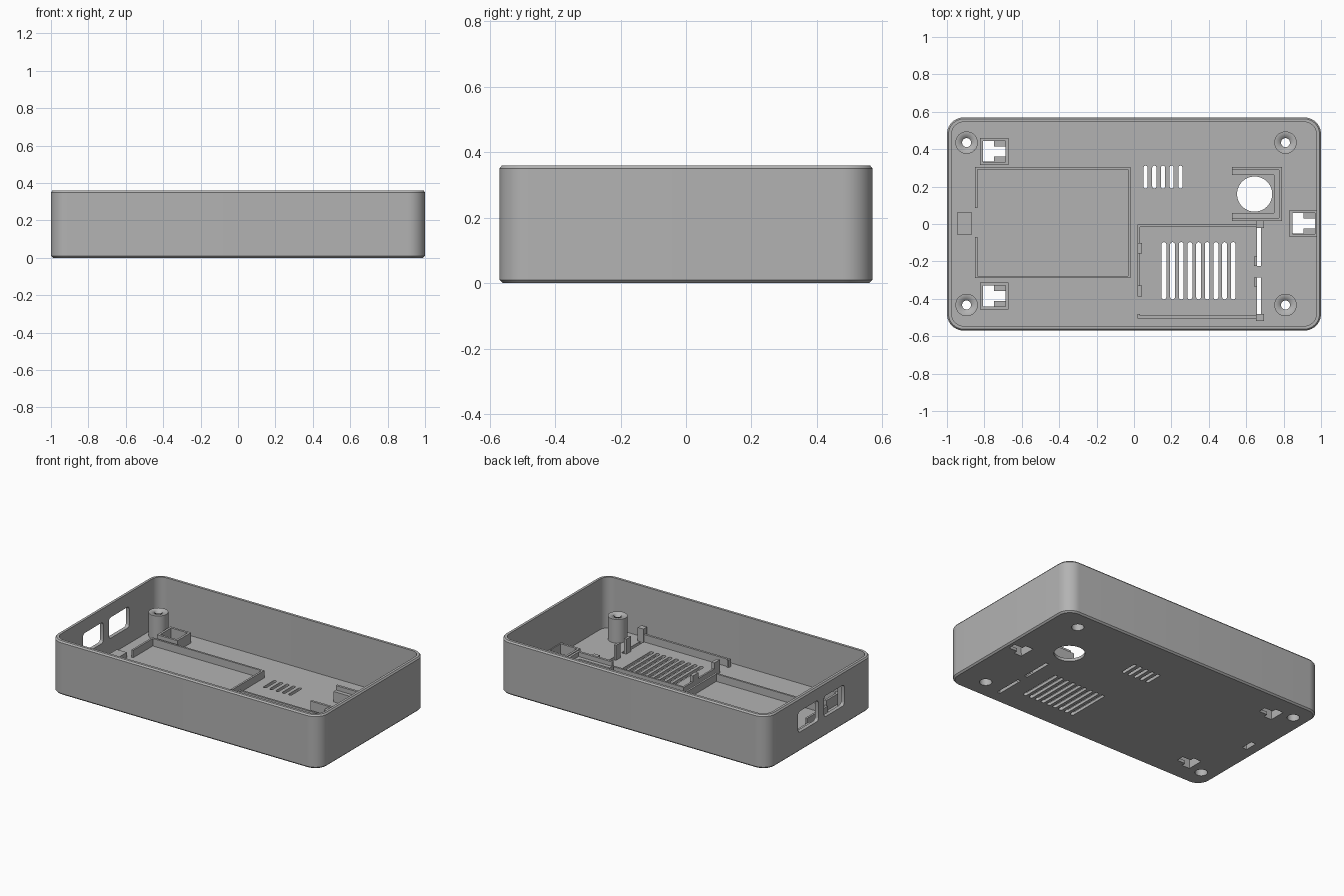
import bpy, bmesh, math

if "Cube" in bpy.data.objects:
    bpy.data.objects.remove(bpy.data.objects["Cube"])

mat = bpy.data.materials.new("grey plastic")
mat.diffuse_color = (0.45, 0.45, 0.45, 1)
mat.use_nodes = True
mat.node_tree.nodes["Principled BSDF"].inputs["Base Color"].default_value = mat.diffuse_color
FLOOR, SINK = 0.02, 0.012      # floor top, and how deep parts sink into it


def rect(x0, x1, y0, y1, r=0.0, n=6):
    """Counter-clockwise rectangle outline, with rounded corners if r > 0."""
    if r == 0:
        return [(x0, y0), (x1, y0), (x1, y1), (x0, y1)]
    pts = []
    for k, (cx, cy) in enumerate([(x1 - r, y1 - r), (x0 + r, y1 - r), (x0 + r, y0 + r), (x1 - r, y0 + r)]):
        for i in range(n + 1):
            a = math.pi / 2 * (k + i / n)
            pts.append((cx + r * math.cos(a), cy + r * math.sin(a)))
    return pts


def circle(x, y, r, n=32):
    return [(x + r * math.cos(2 * math.pi * i / n), y + r * math.sin(2 * math.pi * i / n)) for i in range(n)]


def loft(name, rings, axis="z", smooth=False):
    """Skin a list of (outline, height) rings and cap both ends."""
    bm = bmesh.new()
    loops = []
    for pts, h in rings:
        loops.append([bm.verts.new((h, a, b) if axis == "x" else (a, b, h)) for a, b in pts])
    n = len(loops[0])
    for lo, hi in zip(loops, loops[1:]):
        for i in range(n):
            j = (i + 1) % n
            bm.faces.new((lo[i], lo[j], hi[j], hi[i]))
    bm.faces.new(loops[0][::-1])
    bm.faces.new(loops[-1])
    bmesh.ops.recalc_face_normals(bm, faces=bm.faces)
    me = bpy.data.meshes.new(name)
    bm.to_mesh(me)
    bm.free()
    me.materials.append(mat)
    ob = bpy.data.objects.new(name, me)
    bpy.context.collection.objects.link(ob)
    if smooth:
        shade(ob)
    return ob


def shade(ob):
    bpy.ops.object.select_all(action="DESELECT")
    ob.select_set(True)
    bpy.context.view_layer.objects.active = ob
    bpy.ops.object.shade_smooth_by_angle(angle=math.radians(30))


def box(name, x0, x1, y0, y1, top):
    return loft(name, [(rect(x0, x1, y0, y1), SINK), (rect(x0, x1, y0, y1), top)])


def prism(name, pts, z0, z1, axis="z"):
    return loft(name, [(pts, z0), (pts, z1)], axis)


def shell(d, r):
    return rect(-1 + d, 1 - d, -0.57 + d, 0.57 - d, r, 10)


# Tray: outer wall, chamfered bottom and rim, inner wall and floor
tray = loft("case_tray", [(shell(0.01, 0.08), 0), (shell(0, 0.09), 0.01), (shell(0, 0.09), 0.35),
                          (shell(0.008, 0.082), 0.36), (shell(0.025, 0.065), 0.36),
                          (shell(0.025, 0.065), FLOOR)])

cutters = []


def cut(pts, z0=-0.05, z1=0.1, axis="z"):
    cutters.append(prism("cutter", pts, z0, z1, axis))


# Vent slots
for i in range(5):
    x = 0.062 + 0.0465 * i
    cut(rect(x - 0.011, x + 0.011, 0.19, 0.312, 0.0105, 4))
for i in range(9):
    x = 0.16 + 0.0463 * i
    cut(rect(x - 0.013, x + 0.013, -0.403, -0.097, 0.0125, 4))

# Round sensor opening and narrow slots beside the board
cut(circle(0.645, 0.16, 0.094, 48))
for y0, y1 in ((-0.225, -0.02), (-0.48, -0.285)):
    cut(rect(0.657, 0.679, y0, y1))

# Two port windows in the left wall
for y0, y1 in ((-0.25, -0.035), (0.025, 0.24)):
    cut(rect(y0, y1, 0.13, 0.27, 0.02, 4), -1.1, -0.9, "x")

# Screw bosses with counterbored holes
for x in (-0.895, 0.81):
    for y in (-0.433, 0.435):
        cut(circle(x, y, 0.038))
        loft("screw_boss", [(circle(x, y, 0.024), 0.178), (circle(x, y, 0.06), 0.178),
                            (circle(x, y, 0.06), SINK), (circle(x, y, 0.038), SINK),
                            (circle(x, y, 0.038), 0.09), (circle(x, y, 0.024), 0.09),
                            (circle(x, y, 0.024), 0.178)], smooth=True)
# open the bosses: drop the two end caps so the holes run through
for ob in [o for o in bpy.data.objects if o.name.startswith("screw_boss")]:
    bm = bmesh.new()
    bm.from_mesh(ob.data)
    bmesh.ops.delete(bm, geom=[f for f in bm.faces if len(f.verts) > 4], context="FACES_ONLY")
    bmesh.ops.remove_doubles(bm, verts=bm.verts, dist=0.0005)
    bmesh.ops.recalc_face_normals(bm, faces=bm.faces)
    bm.to_mesh(ob.data)
    bm.free()

# Keyhole mounts: T-shaped opening inside a low square frame
for x, y in ((-0.747, 0.388), (-0.747, -0.385), (0.908, 0.003)):
    a, b, c, m = x - 0.06, x - 0.002, x + 0.06, 0.026
    cut([(a, y - 0.055), (b, y - 0.055), (b, y - m), (c, y - m),
         (c, y + m), (b, y + m), (b, y + 0.055), (a, y + 0.055)])
    o, i = rect(x - 0.076, x + 0.076, y - 0.072, y + 0.072), rect(x - 0.061, x + 0.061, y - 0.057, y + 0.057)
    frame = loft("keyhole_frame", [(i, SINK), (o, SINK), (o, 0.09), (i, 0.09), (i, SINK)])
    bm = bmesh.new()
    bm.from_mesh(frame.data)
    bm.faces.ensure_lookup_table()
    bmesh.ops.delete(bm, geom=bm.faces[-2:], context="FACES_ONLY")
    bmesh.ops.remove_doubles(bm, verts=bm.verts, dist=0.0005)
    bm.to_mesh(frame.data)
    bm.free()

# Catch pocket: raised block, hollow from below
pin, pout = rect(-0.925, -0.89, -0.04, 0.045), rect(-0.945, -0.87, -0.06, 0.065)
cut(pin)
loft("catch_pocket", [(pin, 0.042), (pin, SINK), (pout, SINK), (pout, 0.055)])

# Cut every opening into the tray
bpy.ops.object.select_all(action="DESELECT")
for c in cutters:
    c.select_set(True)
bpy.context.view_layer.objects.active = cutters[0]
bpy.ops.object.join()
tool = cutters[0]
mod = tray.modifiers.new("openings", "BOOLEAN")
mod.operation, mod.solver, mod.object = "DIFFERENCE", "EXACT", tool
bpy.context.view_layer.objects.active = tray
bpy.ops.object.modifier_apply(modifier="openings")
bpy.data.objects.remove(tool)
shade(tray)

# Battery compartment walls, with a gap on the left
T, H = 0.013, 0.07
L, R, B, F = -0.85, -0.018, 0.305, -0.29
box("battery_wall_back", L, R, B - T, B, H)
box("battery_wall_front", L, R, F, F + T, H)
box("battery_wall_right", R - T, R, F + T, B - T, H)
box("battery_wall_left", L, L + T, 0.085, B - T, H)
box("battery_wall_left", L, L + T, F + T, -0.07, H)

# Sensor bracket: C-shaped ledge with a taller thin outer wall


def bracket(name, x0, x1, y0, y1, t, top):
    prism(name, [(x0, y0), (x1, y0), (x1, y1), (x0, y1), (x0, y1 - t),
                 (x1 - t, y1 - t), (x1 - t, y0 + t), (x0, y0 + t)], SINK, top)


bracket("sensor_bracket_wall", 0.525, 0.79, 0.017, 0.305, 0.016, 0.12)
bracket("sensor_bracket_ledge", 0.525, 0.775, 0.032, 0.29, 0.027, 0.09)

# Circuit board frame, locating tabs, posts and spring clips
box("board_wall_back", 0.02, 0.655, -0.017, -0.004, H)
box("board_wall_left", 0.02, 0.032, -0.385, -0.017, H)
box("board_wall_front", 0.02, 0.655, -0.505, -0.49, H)
box("board_wall_corner", 0.02, 0.032, -0.49, -0.48, H)
for y in (-0.13, -0.358):
    box("board_tab", 0.02, 0.042, y - 0.029, y + 0.029, 0.11)
for y in (-0.002, -0.5):
    box("board_post", 0.653, 0.695, y - 0.019, y + 0.019, 0.11)
for y in (-0.2, -0.31):
    box("board_clip", 0.642, 0.658, y - 0.025, y + 0.025, 0.12)
